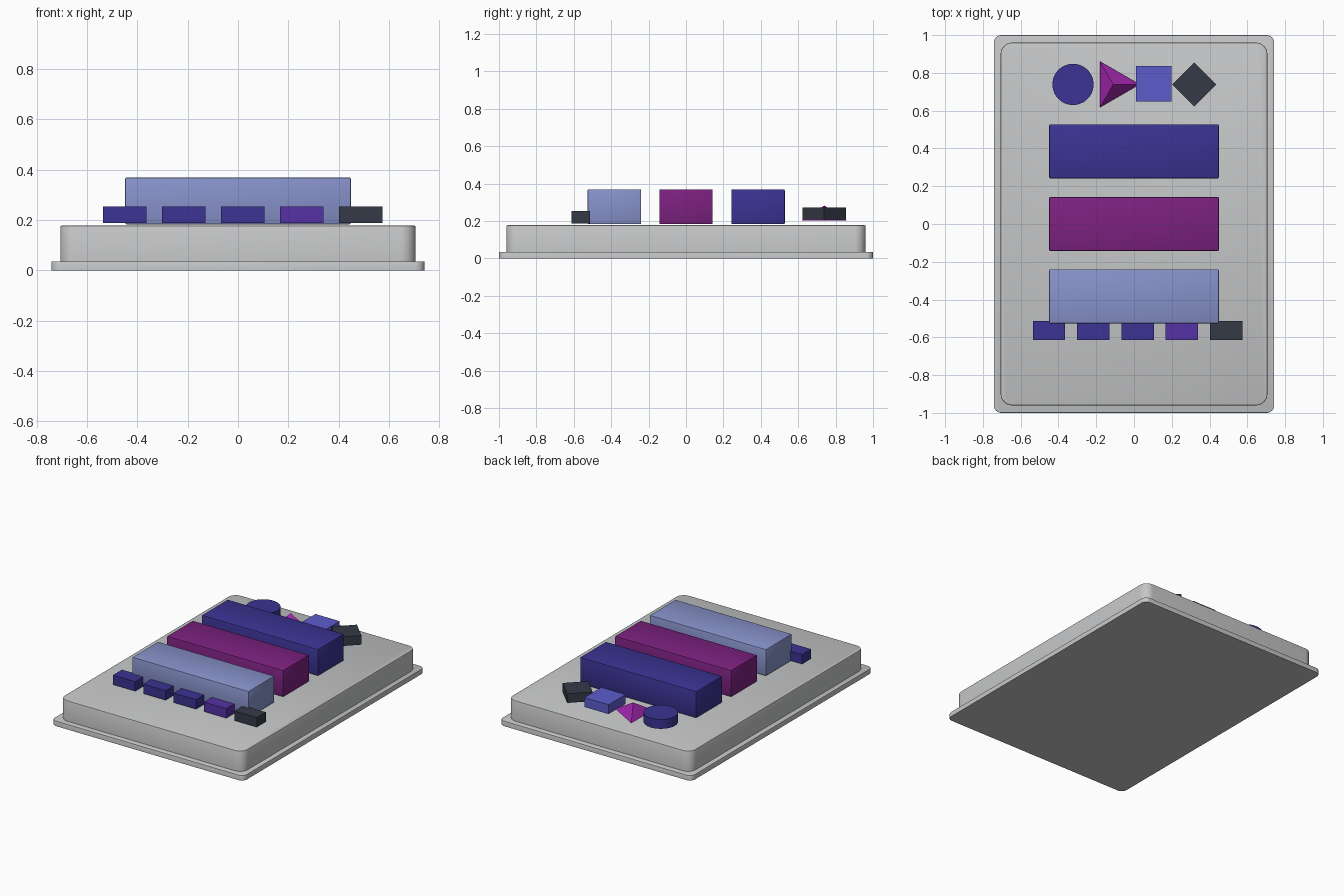
import bpy
import bmesh
import math

cube = bpy.data.objects.get("Cube")
if cube:
    bpy.data.objects.remove(cube, do_unlink=True)


def linear(c):
    c /= 255
    return c / 12.92 if c <= 0.04045 else ((c + 0.055) / 1.055) ** 2.4


def material(name, r, g, b):
    mat = bpy.data.materials.new(name)
    mat.use_nodes = True
    color = (linear(r), linear(g), linear(b), 1)
    mat.diffuse_color = color
    mat.node_tree.nodes["Principled BSDF"].inputs["Base Color"].default_value = color
    return mat


grey = material("light_grey", 198, 199, 200)
indigo = material("indigo", 59, 51, 147)
plum = material("plum", 124, 33, 128)
periwinkle = material("periwinkle", 136, 147, 203)
blue = material("blue", 92, 92, 204)
magenta = material("magenta", 160, 38, 172)
violet = material("violet", 86, 50, 165)
slate = material("slate", 52, 58, 70)


def finish(bm, name, mat, smooth=False):
    mesh = bpy.data.meshes.new(name)
    bm.to_mesh(mesh)
    bm.free()
    mesh.materials.append(mat)
    obj = bpy.data.objects.new(name, mesh)
    bpy.context.collection.objects.link(obj)
    if smooth:
        bpy.ops.object.select_all(action="DESELECT")
        obj.select_set(True)
        bpy.context.view_layer.objects.active = obj
        bpy.ops.object.shade_smooth_by_angle(angle=math.radians(35))
    return obj


def box(name, mat, x, y, z0, z1, sx, sy, turn=0, corner=0, edge=0):
    """Box with optional rounded upright corners and a softened rim."""
    bm = bmesh.new()
    bmesh.ops.create_cube(bm, size=1)
    bmesh.ops.scale(bm, vec=(sx, sy, z1 - z0), verts=bm.verts)
    if corner:
        upright = [e for e in bm.edges
                   if abs(e.verts[0].co.z - e.verts[1].co.z) > 1e-4]
        bmesh.ops.bevel(bm, geom=upright, offset=corner, segments=8,
                        profile=0.5, affect="EDGES")
        top = max(bm.faces, key=lambda f: f.calc_center_median().z)
        rim = list(top.edges)
    else:
        rim = list(bm.edges)
    if edge:
        bmesh.ops.bevel(bm, geom=rim, offset=edge, segments=2,
                        profile=0.5, affect="EDGES")
    obj = finish(bm, name, mat, smooth=bool(corner or edge))
    obj.location = (x, y, (z0 + z1) / 2)
    obj.rotation_euler.z = turn
    return obj


def cone(name, mat, x, y, z0, z1, sides, r_low, r_high, turn=0, smooth=False):
    bm = bmesh.new()
    bmesh.ops.create_cone(bm, cap_ends=True, segments=sides, radius1=r_low,
                          radius2=r_high, depth=z1 - z0)
    bmesh.ops.remove_doubles(bm, verts=bm.verts, dist=1e-5)
    obj = finish(bm, name, mat, smooth)
    obj.location = (x, y, (z0 + z1) / 2)
    obj.rotation_euler.z = turn
    return obj


# Tray: thin flange with a raised slab
box("base_flange", grey, 0, 0, 0, 0.035, 1.484, 2, corner=0.04, edge=0.003)
box("raised_slab", grey, 0, 0, 0.03, 0.178, 1.412, 1.92, corner=0.06, edge=0.006)

# Three long blocks
for name, mat, y in (("front_bar", periwinkle, -0.383),
                     ("middle_bar", plum, 0),
                     ("back_bar", indigo, 0.385)):
    box(name, mat, 0, y, 0.183, 0.369, 0.898, 0.286, edge=0.006)

# Row of small keys along the front
for i, mat in enumerate((indigo, indigo, indigo, violet, slate)):
    box(f"key_{i + 1}", mat, -0.45 + i * 0.2345, -0.563, 0.187, 0.253, 0.172, 0.1)

# Shape pieces along the back
row = 0.739
cone("round_piece", indigo, -0.323, row, 0.207, 0.272, 48, 0.109, 0.109, smooth=True)
pyramid = cone("pyramid_piece", magenta, -0.11, row, 0.203, 0.283, 3, 0.14, 0)
# point the pyramid's first corner towards +x
first = pyramid.data.vertices[0].co
pyramid.rotation_euler.z = -math.atan2(first.y, first.x)
box("square_piece", blue, 0.105, row + 0.004, 0.207, 0.272, 0.188, 0.188)
box("diamond_piece", slate, 0.319, row, 0.209, 0.273, 0.164, 0.164, turn=math.pi / 4)
